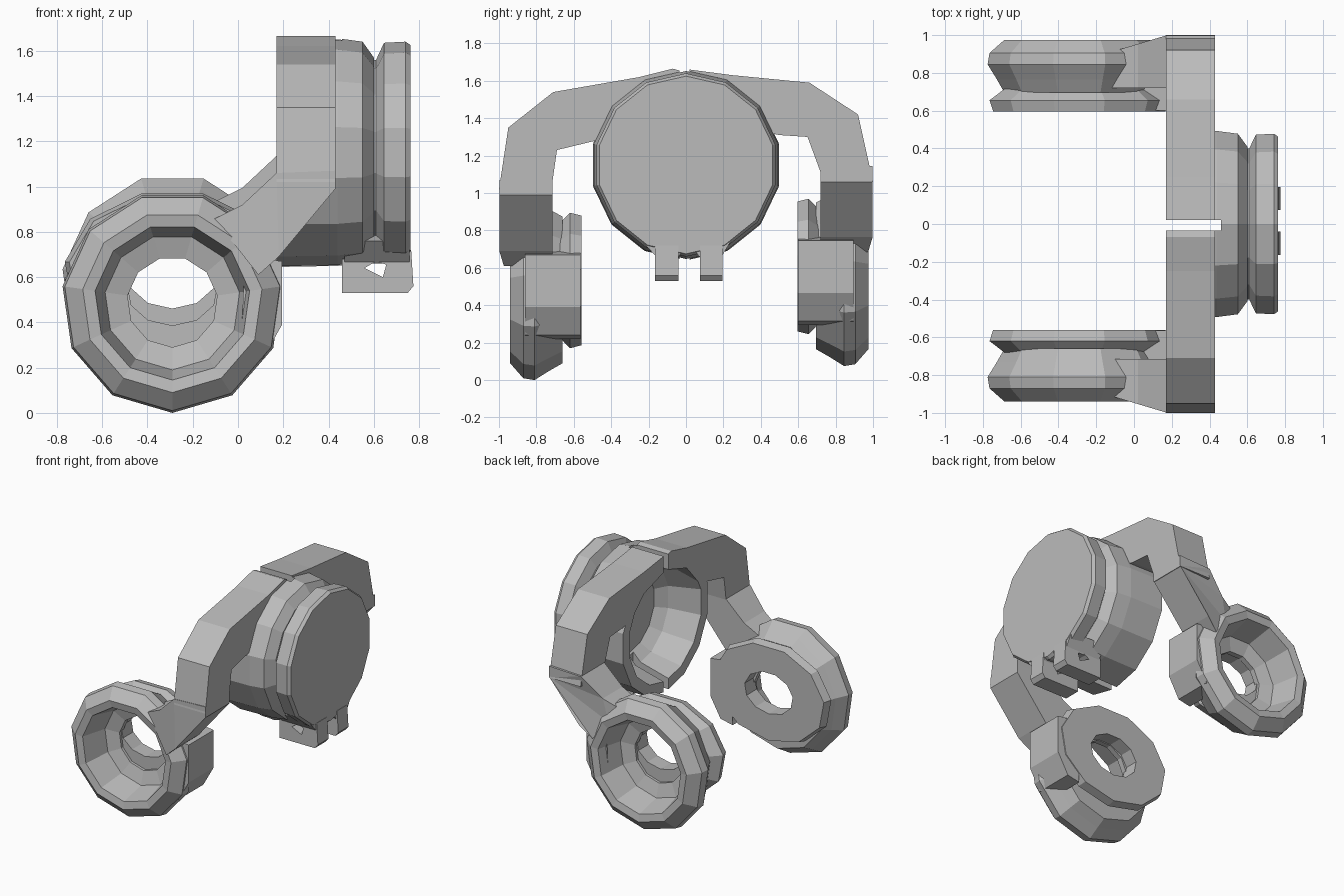
import bpy, bmesh, math

if "Cube" in bpy.data.objects:
    bpy.data.objects.remove(bpy.data.objects["Cube"])

grey = bpy.data.materials.new("plain grey")
grey.use_nodes = True
grey.diffuse_color = (0.5, 0.5, 0.5, 1)
grey.node_tree.nodes["Principled BSDF"].inputs["Base Color"].default_value = (0.5, 0.5, 0.5, 1)


def finish(name, bm):
    bmesh.ops.recalc_face_normals(bm, faces=bm.faces)
    mesh = bpy.data.meshes.new(name)
    bm.to_mesh(mesh)
    bm.free()
    mesh.materials.append(grey)
    obj = bpy.data.objects.new(name, mesh)
    bpy.context.collection.objects.link(obj)
    return obj


def prism(name, points, place, lo, hi):
    """Extrude a 2D outline; place(a, b, t) gives the 3D point."""
    bm = bmesh.new()
    ends = [[bm.verts.new(place(a, b, t)) for a, b in points] for t in (lo, hi)]
    n = len(points)
    caps = [bm.faces.new(e) for e in ends]
    for i in range(n):
        j = (i + 1) % n
        bm.faces.new((ends[0][i], ends[0][j], ends[1][j], ends[1][i]))
    bmesh.ops.triangulate(bm, faces=caps)
    return finish(name, bm)


def lathe(name, profile, sides, place, turn=0.0, closed=True):
    """Revolve (radius, depth) points; place(u, v, depth) gives the 3D point."""
    bm = bmesh.new()
    rings = []
    for r, d in profile:
        ring = []
        for k in range(sides):
            a = 2 * math.pi * (k + turn) / sides
            ring.append(bm.verts.new(place(r * math.cos(a), r * math.sin(a), d)))
        rings.append(ring)
    count = len(rings) if closed else len(rings) - 1
    for i in range(count):
        p, q = rings[i], rings[(i + 1) % len(rings)]
        for k in range(sides):
            m = (k + 1) % sides
            bm.faces.new((p[k], p[m], q[m], q[k]))
    if not closed:
        bm.faces.new(rings[0])
        bm.faces.new(rings[-1])
    return finish(name, bm)


def carve(obj, cutter):
    cutter.hide_render = True
    cutter.hide_viewport = True
    cut = obj.modifiers.new("cut", "BOOLEAN")
    cut.object = cutter
    cut.solver = "EXACT"


def along_x(y, z, x):
    return (x, y, z)


def along_y(x, z, y):
    return (x, y, z)


# Two arch halves with a narrow gap at the top
front_arch = [(-0.035, 1.655), (-0.07, 1.665), (-0.25, 1.62), (-0.71, 1.54), (-0.95, 1.35),
              (-1.0, 1.02), (-0.72, 1.02), (-0.69, 1.23), (-0.5, 1.28),
              (-0.4, 1.3), (-0.25, 1.47), (-0.035, 1.54)]
back_arch = [(0.02, 1.66), (0.25, 1.63), (0.66, 1.59), (0.92, 1.42), (1.0, 1.06),
             (0.72, 1.06), (0.72, 1.11), (0.65, 1.3), (0.5, 1.31),
             (0.4, 1.33), (0.25, 1.47), (0.02, 1.54)]
for name, outline in (("front_arch", front_arch), ("back_arch", back_arch)):
    prism(name, outline, along_x, 0.17, 0.43)

# Side rings: recessed ring, oval inner pad, joining block and arm
ring_profile = [(0.2, 0.1), (0.4, 0.1), (0.44, 0.17), (0.49, 0.25), (0.48, 0.31),
                (0.4, 0.38), (0.345, 0.37), (0.3, 0.17), (0.2, 0.14)]
pad_profile = [(0.2, 0.0), (0.46, 0.0), (0.48, 0.06), (0.4, 0.12), (0.2, 0.12)]
block = [(0.3, -0.27), (0.4, -0.25), (0.485, -0.1), (0.485, 0.18), (0.32, 0.2), (0.37, 0.0)]
arm = [(0.46, 0.57), (0.31, 0.43), (0.17, 0.36), (0.27, 0.26), (0.38, 0.12), (0.47, 0.2),
       (0.72, 0.5), (0.72, 0.58)]
cx = -0.29
# Each side: y sign, inner face, ring centre height, arm's inner and outer depth
for side, sign, inner, cz, near, far in (("front", -1, 0.56, 0.49, 0.155, 0.39),
                                         ("back", 1, 0.595, 0.565, 0.125, 0.355)):

    def across(u, v, d, sign=sign, inner=inner, cz=cz):
        return (cx + u, sign * (inner + d), cz + v)

    def oval(u, v, d, across=across):
        return across(u, v * 0.77 + 0.05, d)

    def spread(u, v, d, across=across):
        # Outer side of the arm widens until it meets the arch
        return across(u, v, d + (0.3 * (min(u, 0.46) - 0.3) if d > 0.3 else 0))

    lathe(side + "_ring", ring_profile, 11, across, 0.25)
    lathe(side + "_pad", pad_profile, 11, oval, 0.25)
    prism(side + "_ring_block", block, across, 0.005, 0.3)
    prism(side + "_arm", arm, spread, near, far)


# Hollow round housing, open toward the rings, slit into two halves
def housing(u, v, d):
    return (d, u, 1.15 + v)


cup_profile = [(0.43, 0.17), (0.51, 0.17), (0.505, 0.44), (0.49, 0.55), (0.42, 0.6),
               (0.02, 0.6), (0.02, 0.48), (0.3, 0.47), (0.37, 0.4)]
cup = lathe("housing_cup", cup_profile, 14, housing, 0.5)
slit = prism("slit_cutter", [(0.1, 0.5), (0.46, 0.5), (0.46, 1.8), (0.1, 1.8)],
             along_y, -0.035, 0.02)
carve(cup, slit)

# Solid round cover
cover_profile = [(0.41, 0.57), (0.41, 0.61), (0.485, 0.645), (0.49, 0.74), (0.475, 0.762)]
lathe("round_cover", cover_profile, 14, housing, 0.5, closed=False)

# Flared neck under the cover
neck = [(-0.25, 0.76), (-0.16, 0.66), (-0.04, 0.66), (-0.02, 0.69), (0.05, 0.69),
        (0.07, 0.66), (0.19, 0.66), (0.25, 0.76), (0.0, 0.85)]
prism("cover_neck", neck, along_x, 0.47, 0.758)

# Two hinge tabs, each with a small hole
tab = [(0.46, 0.53), (0.75, 0.53), (0.775, 0.56), (0.765, 0.72), (0.46, 0.68)]
hole = [(0.56, 0.64), (0.64, 0.6), (0.655, 0.655), (0.61, 0.67)]
for name, lo, hi in (("front_tab", -0.165, -0.04), ("back_tab", 0.075, 0.195)):
    obj = prism(name, tab, along_y, lo, hi)
    carve(obj, prism(name + "_cutter", hole, along_y, lo - 0.05, hi + 0.05))
